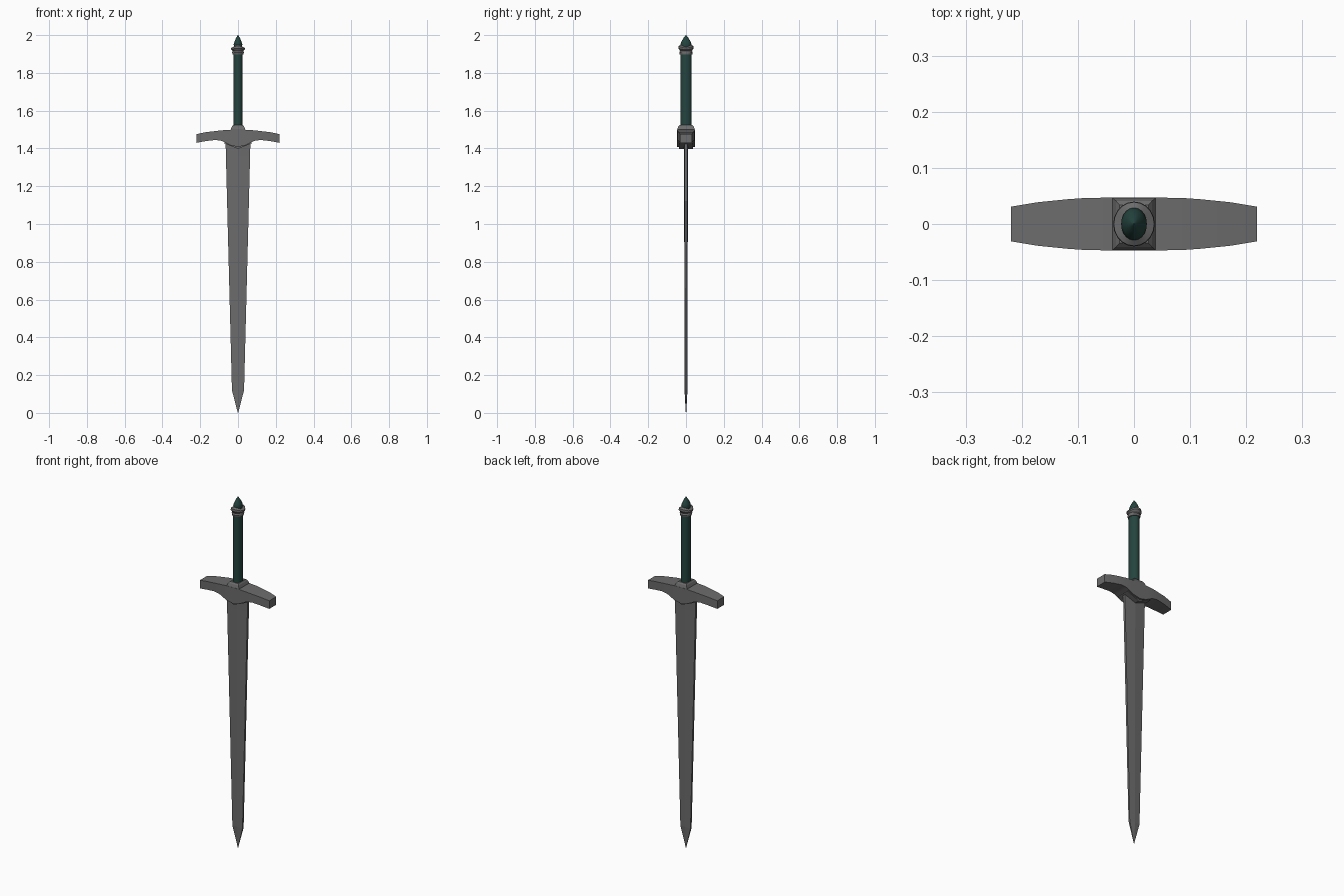
import bpy, bmesh, math

if "Cube" in bpy.data.objects:
    bpy.data.objects.remove(bpy.data.objects["Cube"])


def material(name, rgb):
    m = bpy.data.materials.new(name)
    m.diffuse_color = (*rgb, 1)
    m.use_nodes = True
    m.node_tree.nodes["Principled BSDF"].inputs["Base Color"].default_value = m.diffuse_color
    return m


steel = material("dark steel", (0.15, 0.15, 0.15))
green = material("deep green", (0.018, 0.058, 0.048))


def loft(name, rings, mat, smooth=None):
    """Skin a list of equal-length rings of points and cap both ends."""
    bm = bmesh.new()
    vs = [[bm.verts.new(p) for p in r] for r in rings]
    n = len(rings[0])
    for a, b in zip(vs, vs[1:]):
        for i in range(n):
            j = (i + 1) % n
            bm.faces.new((a[i], a[j], b[j], b[i]))
    bm.faces.new(vs[0][::-1])
    bm.faces.new(vs[-1])
    bmesh.ops.remove_doubles(bm, verts=bm.verts, dist=1e-5)
    bmesh.ops.recalc_face_normals(bm, faces=bm.faces)
    me = bpy.data.meshes.new(name)
    bm.to_mesh(me)
    bm.free()
    ob = bpy.data.objects.new(name, me)
    bpy.context.collection.objects.link(ob)
    me.materials.append(mat)
    if smooth:
        bpy.ops.object.select_all(action='DESELECT')
        bpy.context.view_layer.objects.active = ob
        ob.select_set(True)
        bpy.ops.object.shade_smooth_by_angle(angle=math.radians(smooth))
    return ob


def oval(rx, ry, z, lift=0, n=20):
    """Oval ring; lift raises it towards the front and back."""
    pts = []
    for i in range(n):
        a = 2 * math.pi * i / n
        pts.append((rx * math.cos(a), ry * math.sin(a), z + lift * math.sin(a) ** 2))
    return pts


def blade_ring(w, t, e, z):
    """Flat section with a faint central ridge and blunt edges."""
    return [(-w, -e, z), (0, -t, z), (w, -e, z), (w, e, z), (0, t, z), (-w, e, z)]


def box_ring(x, y, z):
    return [(-x, -y, z), (x, -y, z), (x, y, z), (-x, y, z)]


# blade, tapering to the point
loft("blade", [blade_ring(0.001, 0.001, 0.0005, 0.0),
               blade_ring(0.032, 0.008, 0.005, 0.12),
               blade_ring(0.064, 0.010, 0.007, 1.36),
               blade_ring(0.066, 0.012, 0.008, 1.45)], steel)

# crossguard: half profile (x, half depth, bottom, top), mirrored
half = [(0.0, 0.047, 1.408, 1.499), (0.04, 0.047, 1.417, 1.499),
        (0.085, 0.0465, 1.440, 1.496), (0.12, 0.044, 1.445, 1.492),
        (0.17, 0.039, 1.439, 1.486), (0.219, 0.031, 1.430, 1.476)]
full = [(-x, y, b, t) for x, y, b, t in half[:0:-1]] + half
loft("crossguard", [[(x, -y, b), (x, y, b), (x, y, t), (x, -y, t)]
                    for x, y, b, t in full], steel, 25)

# pointed plate under the guard
loft("guard_chevron", [[(-0.075, y, 1.428), (0, y, 1.398), (0.075, y, 1.428),
                        (0.05, y, 1.45), (-0.05, y, 1.45)]
                       for y in (-0.038, 0.038)], steel)

# block between guard and grip
loft("guard_block", [box_ring(0.040, 0.047, 1.47), box_ring(0.038, 0.046, 1.502),
                     box_ring(0.032, 0.041, 1.516), box_ring(0.026, 0.034, 1.523)], steel)

# grip
loft("grip", [oval(0.025, 0.030, 1.515), oval(0.025, 0.030, 1.91)], green, 40)

# collar with a saddle-shaped rim
loft("collar", [oval(0.029, 0.033, 1.898), oval(0.031, 0.036, 1.908),
                oval(0.028, 0.032, 1.917), oval(0.037, 0.040, 1.924, 0.006),
                oval(0.036, 0.039, 1.932, 0.010), oval(0.023, 0.028, 1.938, 0.012),
                oval(0.018, 0.022, 1.936)], steel, 30)

# pommel point
loft("pommel", [oval(0.018, 0.024, 1.93), oval(0.023, 0.029, 1.95),
                oval(0.019, 0.025, 1.965), oval(0.010, 0.013, 1.985),
                oval(0.001, 0.001, 2.0)], green, 40)
